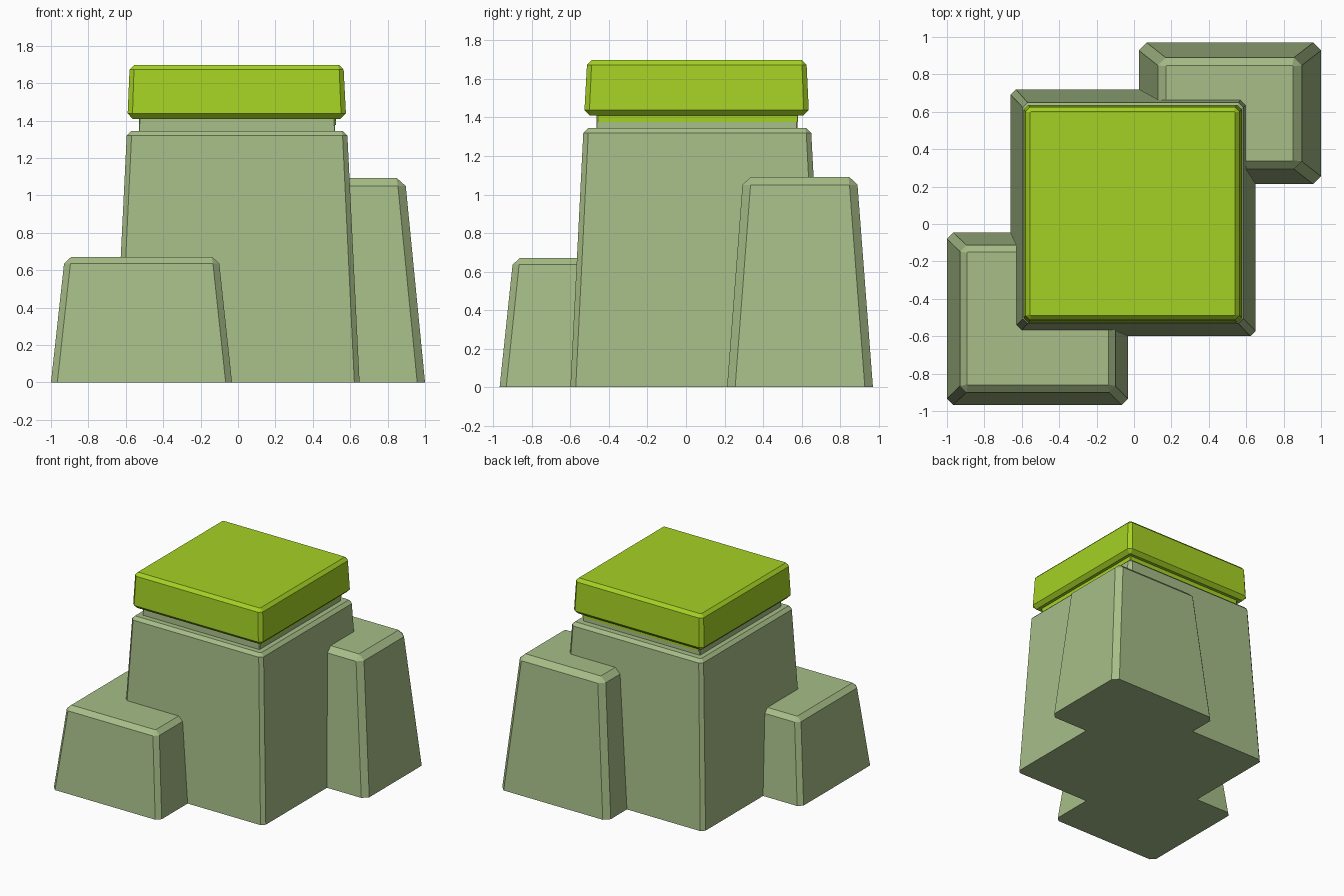
import bpy, bmesh


def material(name, rgb):
    m = bpy.data.materials.new(name)
    m.diffuse_color = (*rgb, 1)
    return m


ROCK = material("mossy stone", (0.385, 0.51, 0.245))
GRASS = material("lime grass", (0.375, 0.64, 0.017))


def block(name, mat, rings):
    """Stack of chamfered rectangles: (z, x0, x1, y0, y1, corner chamfer)."""
    bm = bmesh.new()
    loops = []
    for z, x0, x1, y0, y1, c in rings:
        pts = [(x0 + c, y0), (x1 - c, y0), (x1, y0 + c), (x1, y1 - c),
               (x1 - c, y1), (x0 + c, y1), (x0, y1 - c), (x0, y0 + c)]
        loops.append([bm.verts.new((x, y, z)) for x, y in pts])
    for a, b in zip(loops, loops[1:]):
        for i in range(8):
            j = (i + 1) % 8
            bm.faces.new((a[i], a[j], b[j], b[i]))
    bm.faces.new(loops[0][::-1])
    bm.faces.new(loops[-1])
    me = bpy.data.meshes.new(name)
    bm.to_mesh(me)
    bm.free()
    me.materials.append(mat)
    ob = bpy.data.objects.new(name, me)
    bpy.context.collection.objects.link(ob)
    return ob


# Large central rock, tapering upward with a chamfered rim
block("main_rock", ROCK, [
    (0.0, -0.66, 0.65, -0.60, 0.72, 0.028),
    (1.32, -0.595, 0.585, -0.533, 0.65, 0.026),
    (1.345, -0.57, 0.56, -0.508, 0.625, 0.008)])

# Low rock at front left
block("low_rock", ROCK, [
    (0.0, -1.0, -0.032, -0.967, -0.046, 0.034),
    (0.636, -0.93, -0.10, -0.90, -0.113, 0.034),
    (0.67, -0.893, -0.137, -0.862, -0.15, 0.004)])

# Tall rock at back right
block("tall_rock", ROCK, [
    (0.0, 0.026, 1.0, 0.213, 0.97, 0.042),
    (1.05, 0.127, 0.897, 0.293, 0.89, 0.042),
    (1.092, 0.172, 0.85, 0.337, 0.847, 0.004)])

# Recessed neck, with a lime skirt showing at the back and right
block("rock_neck", ROCK, [
    (1.33, -0.531, 0.52, -0.466, 0.579, 0.004),
    (1.42, -0.528, 0.517, -0.463, 0.576, 0.004)])
block("grass_skirt", GRASS, [
    (1.377, -0.525, 0.523, -0.46, 0.582, 0.004),
    (1.43, -0.525, 0.523, -0.46, 0.582, 0.004)])

# Grass cap, chamfered above and below
block("grass_cap", GRASS, [
    (1.409, -0.563, 0.548, -0.498, 0.607, 0.006),
    (1.438, -0.59, 0.577, -0.527, 0.637, 0.026),
    (1.672, -0.58, 0.565, -0.514, 0.626, 0.024),
    (1.697, -0.556, 0.541, -0.49, 0.602, 0.006)])
